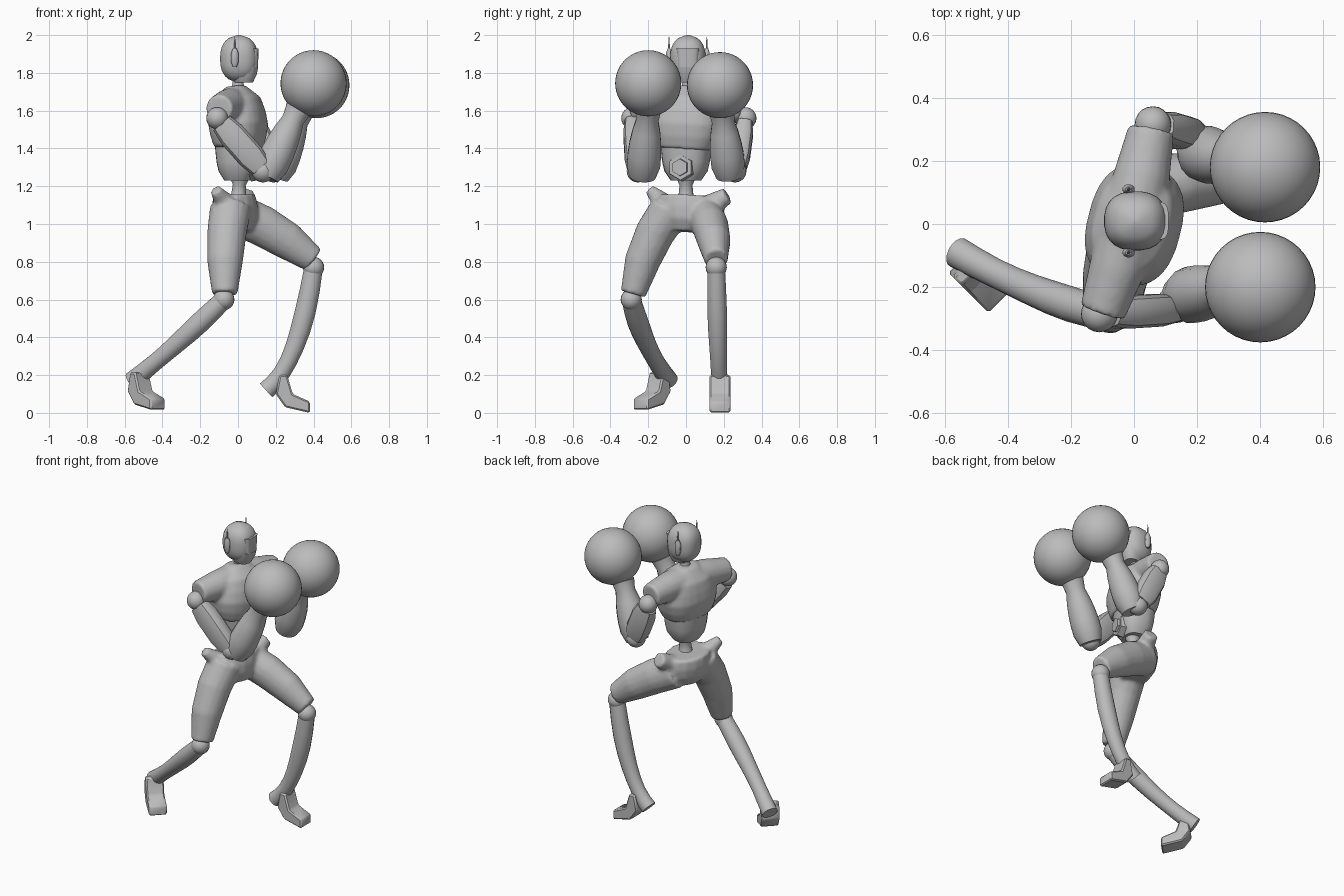
import bpy, bmesh, math
from mathutils import Vector, Matrix

cube = bpy.data.objects.get("Cube")
if cube:
    bpy.data.objects.remove(cube, do_unlink=True)

grey = bpy.data.materials.new("plain grey")
grey.use_nodes = True
grey.diffuse_color = (0.5, 0.5, 0.5, 1)
grey.node_tree.nodes["Principled BSDF"].inputs["Base Color"].default_value = grey.diffuse_color

ACROSS = Vector((0, 1, 0))
UP = Vector((0, 0, 1))
TWISTED = Vector((0.26, 1, 0)).normalized()      # sideways axis of the turned body


def finish(name, bm, angle=35, fused=False):
    """Turn a bmesh into a shaded object, optionally melting its volumes together."""
    bmesh.ops.recalc_face_normals(bm, faces=bm.faces)
    mesh = bpy.data.meshes.new(name)
    bm.to_mesh(mesh)
    bm.free()
    mesh.materials.append(grey)
    part = bpy.data.objects.new(name, mesh)
    bpy.context.collection.objects.link(part)
    if fused:
        remesh = part.modifiers.new("fuse", "REMESH")
        remesh.mode = "VOXEL"
        remesh.voxel_size = 0.011
        remesh.use_smooth_shade = True
        soften = part.modifiers.new("soften", "SMOOTH")
        soften.iterations = 6
    else:
        bpy.ops.object.select_all(action="DESELECT")
        part.select_set(True)
        bpy.context.view_layer.objects.active = part
        bpy.ops.object.shade_smooth_by_angle(angle=math.radians(angle))


def along(path, t):
    """Point on a straight line, or on the parabola through three points."""
    points = [Vector(p) for p in path]
    if len(points) == 2:
        return points[0].lerp(points[1], t)
    start, middle, end = points
    control = 2 * middle - (start + end) / 2
    return start.lerp(control, t).lerp(control.lerp(end, t), t)


def skin_tube(bm, path, radii, ratio=1, side=ACROSS, sides=16, power=2):
    """Skin evenly spaced rounded sections; ratio widens them towards side."""
    last = len(radii) - 1
    centres = [along(path, i / last) for i in range(last + 1)]
    loops = []
    for i, radius in enumerate(radii):
        tangent = (centres[min(i + 1, last)] - centres[max(i - 1, 0)]).normalized()
        wide = (side - tangent * side.dot(tangent)).normalized()
        deep = tangent.cross(wide)
        loop = []
        for k in range(sides):
            angle = math.tau * (k + 0.5) / sides
            c, s = (math.copysign(abs(w) ** (2 / power), w)
                    for w in (math.cos(angle), math.sin(angle)))
            loop.append(bm.verts.new(centres[i] + (deep * c + wide * s * ratio) * radius))
        loops.append(loop)
    for lower, upper in zip(loops, loops[1:]):
        for k in range(sides):
            bm.faces.new((lower[k - 1], lower[k], upper[k], upper[k - 1]))
    bm.faces.new(loops[0])
    bm.faces.new(loops[-1])


def tube(name, path, radii, **shape):
    bm = bmesh.new()
    skin_tube(bm, path, radii, **shape)
    finish(name, bm)


def ball(name, centre, radius, segments=20):
    bm = bmesh.new()
    bmesh.ops.create_uvsphere(bm, u_segments=segments, v_segments=segments // 2 + 2,
                              radius=radius, matrix=Matrix.Translation(centre))
    finish(name, bm, angle=60)


def foot(name, heel, direction, width=0.055):
    """Extrude the side profile of a boot that points along direction."""
    forward = Vector(direction).normalized()
    sideways = UP.cross(forward)
    profile = [(0.02, 0.2), (0, 0.1), (0.05, 0.03), (0.18, 0),
               (0.18, 0.06), (0.09, 0.1), (0.06, 0.2)]
    bm = bmesh.new()
    sole = [bm.verts.new(Vector(heel) + forward * reach + UP * height - sideways * width)
            for reach, height in profile]
    outline = bm.faces.new(sole)
    extruded = bmesh.ops.extrude_face_region(bm, geom=[outline])["geom"]
    moved = [item for item in extruded if isinstance(item, bmesh.types.BMVert)]
    bmesh.ops.translate(bm, verts=moved, vec=sideways * width * 2)
    bmesh.ops.bevel(bm, geom=bm.edges[:], offset=0.008, segments=1, affect="EDGES")
    finish(name, bm)


# Head: skull rounded by rule, slightly flattened face, narrow chin
middle, height = 1.875, 0.125
levels = [-1 + i / 8 for i in range(17)]
skull = [0.1 * max(1 - abs(level) ** 2.6, 0.01) ** 0.5 for level in levels]
tube("head", [(0.005, 0.01, middle - height), (0.005, 0.01, middle + height)],
     skull, ratio=0.94, sides=24, power=2.4)
tube("jaw", [(0.03, 0.01, 1.75), (0.03, 0.01, 1.83)], [0.05, 0.07, 0.078], power=2.6)
tube("visor", [(0.07, 0.01, 1.83), (0.07, 0.01, 1.93)], [0.036, 0.04],
     ratio=1.5, power=3.5)
tube("neck", [(0, 0.01, 1.68), (0, 0.01, 1.78)], [0.05, 0.034, 0.03, 0.03])

# Ear pods and antennas on both sides of the head
for label, sign in (("left", 1), ("right", -1)):
    ear = Vector((-0.017, 0.01 + sign * 0.1, 1.88))
    tube(label + "_ear_pod", [ear - UP * 0.05, ear + UP * 0.05],
         [0.01, 0.02, 0.02, 0.02, 0.01], ratio=0.8, sides=12)
    tube(label + "_antenna", [ear, ear + UP * 0.11], [0.009, 0.002], sides=8)

# Torso: chest fused with sleeves, then abdomen, buckle plate and waist
bm = bmesh.new()
skin_tube(bm, [(0, -0.01, 1.4), (0, 0, 1.56), (-0.015, 0.01, 1.73)],
          [0.12, 0.14, 0.15, 0.14, 0.12, 0.05], ratio=1.3, side=TWISTED, sides=24, power=2.5)
skin_tube(bm, [(-0.1, -0.28, 1.61), (-0.01, 0.01, 1.63), (0.055, 0.3, 1.61)],
          [0.074, 0.09, 0.1, 0.09, 0.074], side=UP)
finish("chest", bm, fused=True)
tube("abdomen", [(0, 0, 1.23), (0, 0, 1.43)], [0.07, 0.1, 0.11, 0.115, 0.12],
     ratio=1.13, side=TWISTED, power=2.6)
buckle = Vector((0.07, -0.02, 1.3))
outwards = TWISTED.cross(UP)
for label, depth, radius in (("rim", 0.04, 0.075), ("centre", 0.055, 0.05)):
    tube("belly_plate_" + label, [buckle, buckle + outwards * depth],
         [radius, radius * 0.9], side=UP, sides=6)
tube("waist", [(0, 0, 1.1), (0.01, 0, 1.26)], [0.06, 0.04, 0.035, 0.06])

# Pelvis: hip block, lobes on its rim and both thighs, fused
bm = bmesh.new()
skin_tube(bm, [(-0.01, 0, 0.96), (-0.02, 0.01, 1.15)], [0.08, 0.115, 0.12, 0.11],
          ratio=1.4, side=TWISTED)
skin_tube(bm, [(-0.06, -0.11, 1.1), (-0.12, -0.19, 1.18)], [0.06, 0.03])
skin_tube(bm, [(0.03, 0.13, 1.1), (0.05, 0.22, 1.15)], [0.06, 0.045], side=UP)
skin_tube(bm, [(-0.04, -0.08, 1.08), (-0.065, -0.2, 0.88), (-0.07, -0.28, 0.63)],
          [0.11, 0.105, 0.095, 0.068])
skin_tube(bm, [(0, 0.1, 1.05), (0.2, 0.14, 0.95), (0.4, 0.16, 0.81)],
          [0.11, 0.11, 0.1, 0.07], ratio=0.88)
finish("pelvis_and_thighs", bm, fused=True)

# Lower legs: knee balls, shins kicking back at the heel, boots
rear_knee = Vector((-0.075, -0.29, 0.6))
front_knee = Vector((0.4, 0.16, 0.77))
shin = [0.05, 0.054, 0.056, 0.054, 0.05, 0.047, 0.046, 0.048, 0.05]
ball("rear_knee", rear_knee, 0.056)
ball("front_knee", front_knee, 0.056)
tube("rear_shin", [rear_knee, (-0.32, -0.21, 0.37), (-0.56, -0.09, 0.17)], shin)
tube("front_shin", [front_knee, (0.3, 0.17, 0.35), (0.15, 0.18, 0.12)], shin, ratio=0.94)
foot("rear_foot", (-0.55, -0.115, 0.015), (0.7, -0.7, 0))
foot("front_foot", (0.2, 0.18, 0), (1, 0, 0))

# Arms: shoulder ball, panelled upper arm, elbow, flared forearm, round glove
arms = {"right": [(-0.11, -0.285, 1.56), (0.12, -0.27, 1.3), (0.15, -0.23, 1.25),
                  (0.32, -0.2, 1.61), (0.4, -0.2, 1.745)],
        "left": [(0.06, 0.315, 1.56), (0.18, 0.28, 1.3), (0.2, 0.23, 1.25),
                 (0.335, 0.19, 1.6), (0.415, 0.18, 1.735)]}
for label, joints in arms.items():
    shoulder, elbow, cuff, wrist, glove = map(Vector, joints)
    ball(label + "_shoulder", shoulder, 0.058)
    tube(label + "_upper_arm", [shoulder.lerp(elbow, 0.1), elbow],
         [0.06, 0.075, 0.075, 0.075, 0.06], ratio=0.7, sides=12, power=3)
    ball(label + "_elbow", elbow.lerp(cuff, 0.4), 0.06)
    tube(label + "_forearm", [cuff, wrist], [0.07, 0.09, 0.09, 0.085, 0.075, 0.06, 0.07])
    ball(label + "_glove", glove, 0.175, segments=40)
